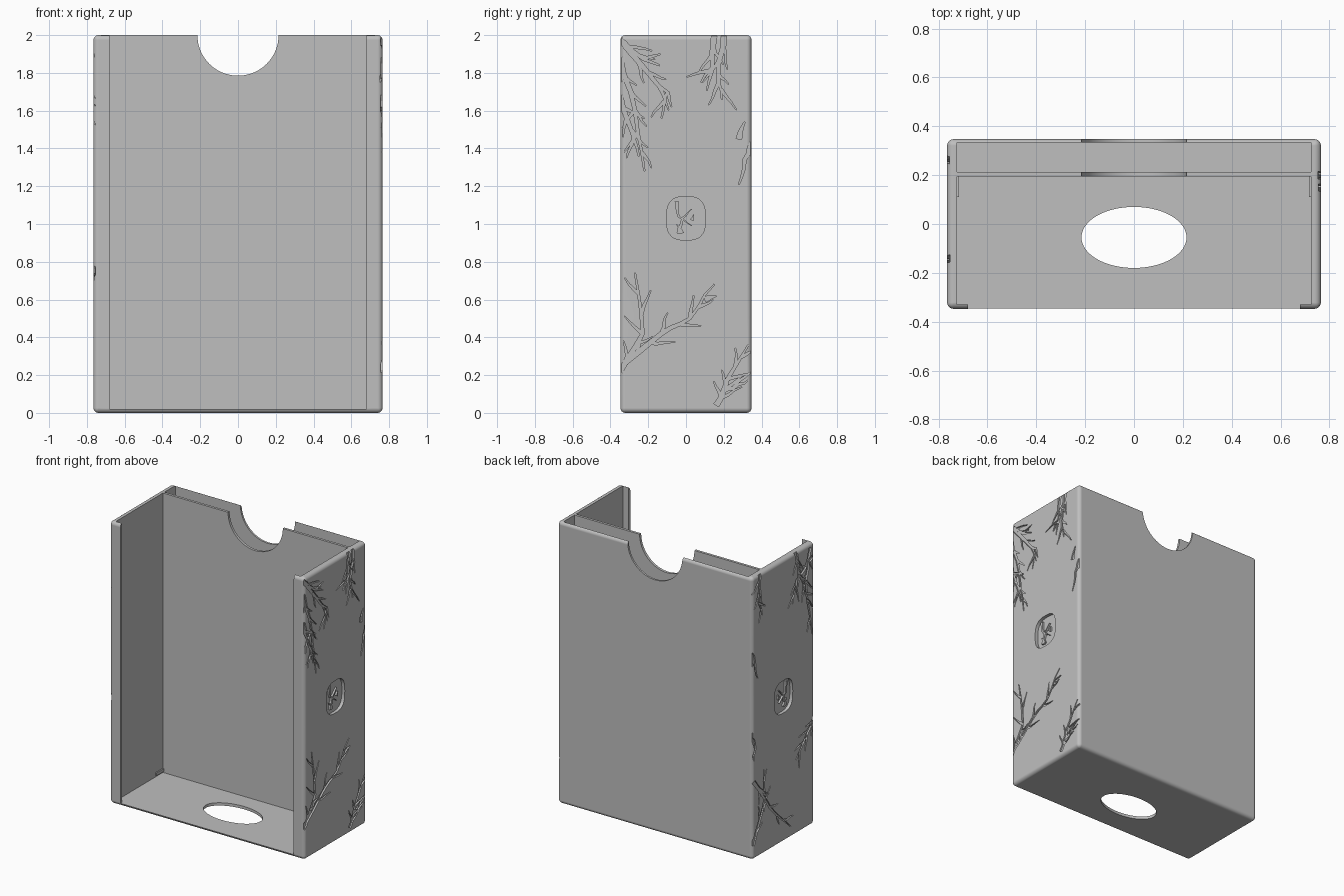
import bpy, bmesh, math, random
from mathutils import Vector

random.seed(7)
cube = bpy.data.objects.get("Cube")
if cube:
    bpy.data.objects.remove(cube, do_unlink=True)

W, D, H = 0.765, 0.347, 2.0      # half width, half depth, height
INNER, BACK = 0.725, 0.333       # inside faces of the side and back walls
FLOOR = 0.02

grey = bpy.data.materials.new("plain grey")
grey.use_nodes = True
grey.diffuse_color = (0.52, 0.52, 0.52, 1)
grey.node_tree.nodes["Principled BSDF"].inputs["Base Color"].default_value = grey.diffuse_color


def make(name, bm):
    bmesh.ops.recalc_face_normals(bm, faces=bm.faces)
    mesh = bpy.data.meshes.new(name)
    bm.to_mesh(mesh)
    bm.free()
    ob = bpy.data.objects.new(name, mesh)
    bpy.context.collection.objects.link(ob)
    mesh.materials.append(grey)
    return ob


def box(name, x, y, z, bevel=0):
    bm = bmesh.new()
    bmesh.ops.create_cube(bm, size=1)
    for v in bm.verts:
        v.co = [r[0] if c < 0 else r[1] for c, r in zip(v.co, (x, y, z))]
    if bevel:
        bmesh.ops.bevel(bm, geom=bm.edges[:], offset=bevel, segments=6,
                        profile=0.5, affect='EDGES')
    return make(name, bm)


def prism(name, outline, shift):
    """Extrude a closed outline along a vector."""
    bm = bmesh.new()
    face = bm.faces.new([bm.verts.new(p) for p in outline])
    extrude(bm, [face], shift)
    return make(name, bm)


def extrude(bm, faces, shift):
    new = bmesh.ops.extrude_face_region(bm, geom=faces, use_keep_orig=True)
    verts = [g for g in new["geom"] if isinstance(g, bmesh.types.BMVert)]
    bmesh.ops.translate(bm, verts=verts, vec=shift)


def cut(target, cutter, overlap=False):
    mod = target.modifiers.new("cut", 'BOOLEAN')
    mod.operation, mod.solver, mod.object = 'DIFFERENCE', 'EXACT', cutter
    mod.use_self = overlap
    graph = bpy.context.evaluated_depsgraph_get()
    mesh = bpy.data.meshes.new_from_object(target.evaluated_get(graph))
    target.modifiers.clear()
    target.data = mesh
    bpy.data.objects.remove(cutter, do_unlink=True)


def ring(n=64, power=1.0):
    """Unit circle, or a rounded square when power is below one."""
    for i in range(n):
        a = math.tau * i / n
        c, s = math.cos(a), math.sin(a)
        yield (math.copysign(abs(c) ** power, c), math.copysign(abs(s) ** power, s))


# Stroke: a tapering ribbon in the side plane, given thickness along x
def stroke(bm, pts, width, x0, x1):
    rows = []
    last = len(pts) - 1
    for i, p in enumerate(pts):
        t = (pts[min(i + 1, last)] - pts[max(i - 1, 0)]).normalized()
        n = Vector((-t.y, t.x)) * (width * (1 - 0.8 * i / last) / 2)
        rows.append([bm.verts.new((x0, *q)) for q in (p + n, p - n)])
    faces = [bm.faces.new((a[0], a[1], b[1], b[0])) for a, b in zip(rows, rows[1:])]
    extrude(bm, faces, (x1 - x0, 0, 0))


# Wavy path through a few guide points
def wavy(guide, wobble):
    pts = []
    for a, b in zip(guide, guide[1:]):
        a, b = Vector(a), Vector(b)
        for k in range(3):
            j = Vector((random.uniform(-1, 1), random.uniform(-1, 1))) * wobble
            pts.append(a.lerp(b, k / 3) + (j if k else Vector((0, 0))))
    return pts + [Vector(guide[-1])]


# Branch: main stem plus short side twigs
def branch(bm, side, guide, twigs):
    def engrave(pts, width):
        stroke(bm, pts, width, side * (W + 0.05), side * (W - random.uniform(0.009, 0.012)))
    stem = wavy(guide, 0.008)
    engrave(stem, 0.03)
    for k in range(twigs):
        i = 1 + (k * (len(stem) - 2)) // twigs
        way = (stem[i + 1] - stem[i]).normalized()
        turn = random.uniform(0.4, 0.8) * (-1) ** k
        c, s = math.cos(turn), math.sin(turn)
        way = Vector((way.x * c - way.y * s, way.x * s + way.y * c))
        tip = stem[i] + way * random.uniform(0.08, 0.14)
        engrave(wavy([stem[i], tip], 0.006), 0.018)


# Case body: rounded block, hollowed
body = box("case_body", (-W, W), (-D, D), (0, H), 0.026)
cut(body, box("main_cavity", (-INNER, INNER), (-0.33, 0.195), (FLOOR, 3)))
cut(body, box("front_opening", (-0.68, 0.68), (-1, 0), (FLOOR, 3)))
cut(body, box("rear_slot", (-INNER, INNER), (0.213, BACK), (FLOOR, 3)))
cut(body, prism("thumb_notch", [(0.215 * c, 0.1, H + 0.215 * s) for c, s in ring()], (0, 1, 0)))
cut(body, prism("floor_hole", [(0.215 * c, 0.125 * s - 0.055, -0.5) for c, s in ring()], (0, 0, 1)))

# Branch engravings, as (depth, height) guide points for each side wall
right_side = [
    ([(-.35, 1.98), (-.2, 1.8), (-.1, 1.7), (-.13, 1.56)], 6),
    ([(-.33, 1.96), (-.26, 1.9), (-.14, 1.84)], 3),
    ([(-.35, 1.88), (-.27, 1.6), (-.22, 1.28)], 7),
    ([(-.35, 1.68), (-.29, 1.5), (-.25, 1.36)], 4),
    ([(.15, 2), (.14, 1.83), (.08, 1.75)], 4),
    ([(.2, 2), (.17, 1.8), (.19, 1.66)], 5),
    ([(.35, 1.43), (.31, 1.34), (.28, 1.21)], 1),
    ([(.28, 1.45), (.31, 1.54)], 0),
    ([(-.35, .22), (-.23, .42), (-.27, .74)], 5),
    ([(-.32, .27), (-.13, .42), (.02, .5), (.15, .68)], 6),
    ([(.1, .6), (.16, .62)], 0),
    ([(.16, .04), (.22, .18), (.33, .36)], 6),
    ([(.2, .12), (.25, .13), (.35, .22)], 2),
]
left_side = [
    ([(-.14, 2), (-.2, 1.8), (-.28, 1.6)], 6),
    ([(-.3, 1.97), (-.25, 1.75), (-.32, 1.35)], 7),
    ([(-.33, 1.9), (-.15, 1.8), (-.1, 1.65)], 5),
    ([(.26, 2), (.28, 1.85), (.24, 1.7)], 5),
    ([(.35, 1.46), (.32, 1.38), (.29, 1.27)], 1),
    ([(.35, .9), (.32, .8), (.33, .7)], 1),
    ([(-.35, .77), (-.26, .66), (-.14, .53)], 6),
    ([(.34, .1), (.22, .35), (.22, .6)], 5),
    ([(.33, .55), (.15, .3), (-.08, .08)], 6),
]
for side, design in ((1, right_side), (-1, left_side)):
    bm = bmesh.new()
    for guide, twigs in design:
        branch(bm, side, guide, twigs)
    cut(body, make("branch_cutter", bm), overlap=True)
    # Recessed medallion
    outline = [(side * 0.742, 0.103 * c, 1.03 + 0.115 * s) for c, s in ring(48, 0.7)]
    cut(body, prism("medallion_recess", outline, (side, 0, 0)))
    # Raised twig inside the medallion
    bm = bmesh.new()
    for guide in ([(-.05, 1.12), (-.04, 1.04), (.03, .99)], [(-.04, .95), (-.02, 1.03), (.03, 1.08)],
                  [(-.02, .95), (-.05, 1.0)], [(.03, 1.02), (.04, 1.05)]):
        stroke(bm, wavy(guide, 0.003), 0.02, side * 0.74, side * 0.755)
    make("medallion_twig_" + ("left" if side > 0 else "right"), bm)
    # Small rib low on the inside wall
    box("inner_rib_" + ("left" if side > 0 else "right"),
        sorted((side * 0.716, side * 0.73)), (0.11, 0.2), (0.03, 0.05))

# Smooth rounded edges, with crisp flat walls
bpy.ops.object.select_all(action='DESELECT')
body.select_set(True)
bpy.context.view_layer.objects.active = body
bpy.ops.object.shade_smooth_by_angle(angle=math.radians(25))
weighted = body.modifiers.new("flat_walls", 'WEIGHTED_NORMAL')
weighted.keep_sharp = True
